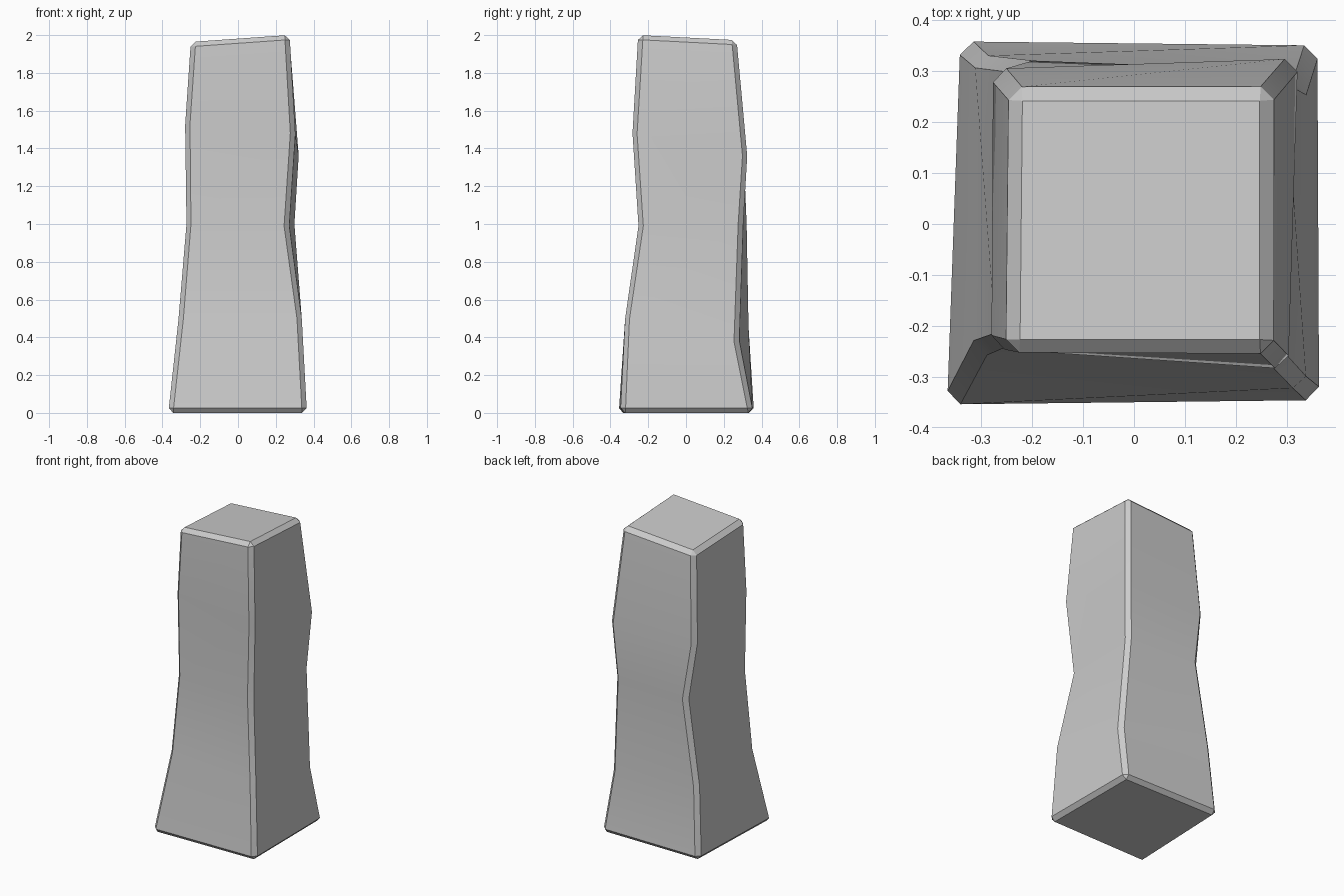
import bpy, bmesh

if "Cube" in bpy.data.objects:
    bpy.data.objects.remove(bpy.data.objects["Cube"])

# Corner columns (x, y, z) from base to top: uneven hewn stone edges
front_left = [(-.37, -.36, 0), (-.315, -.255, .5), (-.275, -.24, 1.0), (-.28, -.245, 1.53), (-.25, -.253, 1.965)]
front_right = [(.365, -.347, 0), (.338, -.325, .5), (.27, -.252, .99), (.303, -.285, 1.48), (.273, -.253, 2.002)]
back_right = [(.362, .356, 0), (.338, .28, .38), (.30, .302, 1.0), (.322, .325, 1.36), (.273, .268, 1.975)]
back_left = [(-.343, .36, 0), (-.312, .333, .46), (-.225, .322, 1.0), (-.277, .305, 1.36), (-.245, .268, 1.94)]
columns = [front_left, front_right, back_right, back_left]

# Pillar shell: four side strips plus base and top
bm = bmesh.new()
v = [[bm.verts.new(p) for p in col] for col in columns]
for i in range(4):
    a, b = v[i], v[(i + 1) % 4]
    for k in range(4):
        bm.faces.new((a[k], b[k], b[k + 1], a[k + 1]))
bm.faces.new([c[0] for c in reversed(v)])
bm.faces.new([c[-1] for c in v])

# Chamfer the corner edges and the base and top rims
edges = []
for i in range(4):
    edges += [bm.edges.get((v[i][k], v[i][k + 1])) for k in range(4)]
    edges += [bm.edges.get((v[i][k], v[(i + 1) % 4][k])) for k in (0, -1)]
bmesh.ops.bevel(bm, geom=edges, offset=.026, offset_type='OFFSET',
                segments=1, profile=.5, affect='EDGES')
bmesh.ops.recalc_face_normals(bm, faces=bm.faces)

mesh = bpy.data.meshes.new("stone_pillar")
bm.to_mesh(mesh)
bm.free()
pillar = bpy.data.objects.new("stone_pillar", mesh)
bpy.context.collection.objects.link(pillar)
bpy.context.view_layer.objects.active = pillar
pillar.select_set(True)
bpy.ops.object.shade_smooth_by_angle()
